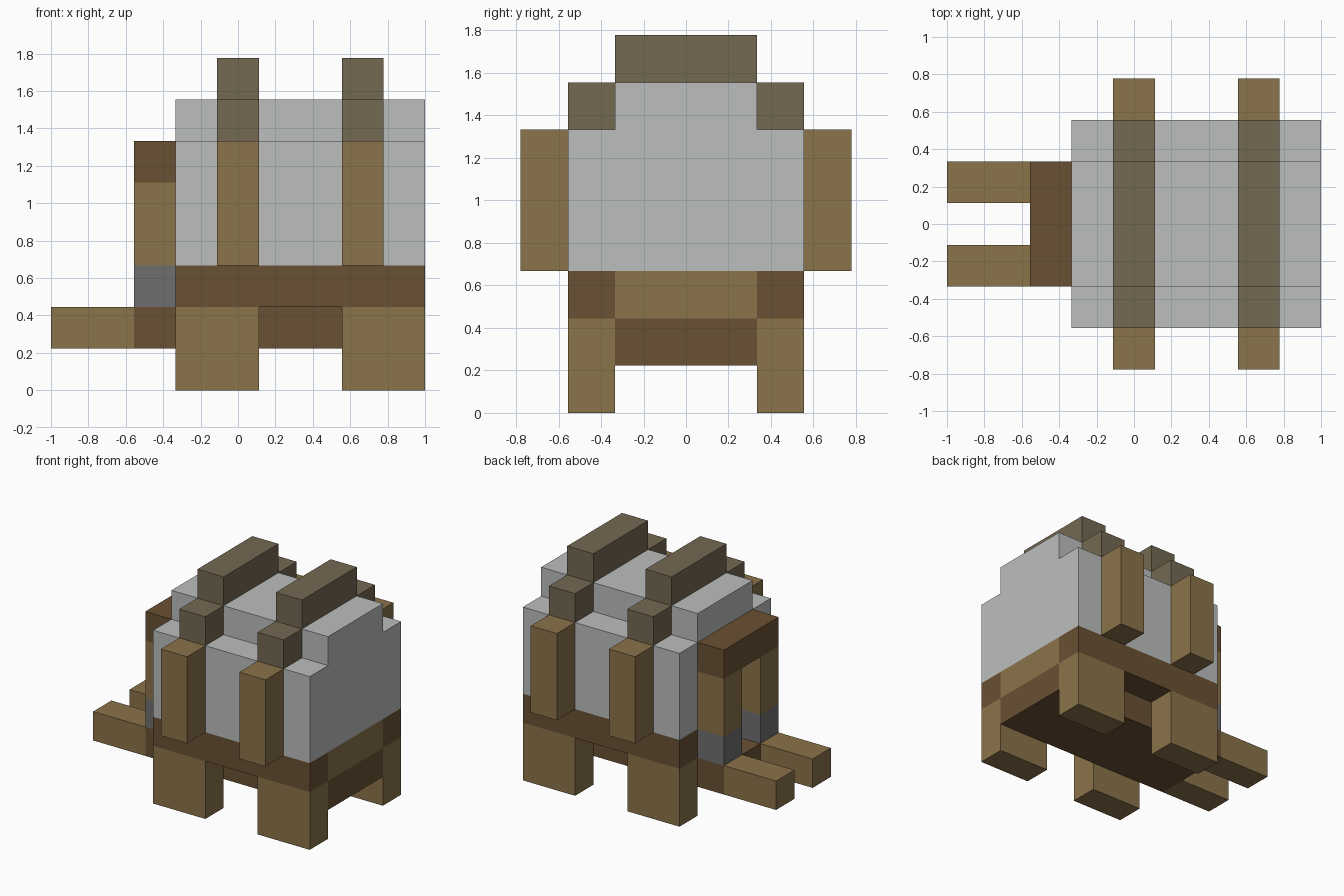
import bpy
import bmesh

cube = bpy.data.objects.get("Cube")
if cube:
    bpy.data.objects.remove(cube, do_unlink=True)

U = 2 / 9  # edge of one block


def material(name, rgb):
    """Flat material from display colour values (0-255)."""
    linear = [((c / 255 + 0.055) / 1.055) ** 2.4 for c in rgb] + [1.0]
    mat = bpy.data.materials.new(name)
    mat.use_nodes = True
    mat.diffuse_color = linear
    bsdf = mat.node_tree.nodes["Principled BSDF"]
    bsdf.inputs["Base Color"].default_value = linear
    bsdf.inputs["Roughness"].default_value = 0.9
    return mat


TAN = material("tan wood", (138, 115, 74))
BROWN = material("dark brown wood", (106, 81, 51))
OLIVE = material("shaded hoop wood", (116, 104, 82))
CANVAS = material("pale grey canvas", (187, 191, 190))
IRON = material("iron grey", (111, 111, 111))


def block(name, mat, x, y, z):
    """Box between block-unit ranges; x and y are measured from the centre."""
    bm = bmesh.new()
    bmesh.ops.create_cube(bm, size=1)
    for v in bm.verts:
        v.co = [U * (r[0] if c < 0 else r[1]) for c, r in zip(v.co, (x, y, z))]
    mesh = bpy.data.meshes.new(name)
    bm.to_mesh(mesh)
    bm.free()
    mesh.materials.append(mat)
    obj = bpy.data.objects.new(name, mesh)
    bpy.context.collection.objects.link(obj)
    return obj


def pair(name, mat, x, y, z):
    """The same box on both sides of the centre line."""
    block(name + "_right", mat, x, (-y[1], -y[0]), z)
    block(name + "_left", mat, x, y, z)


# Undercarriage and wagon bed
block("chassis", BROWN, (-2.5, 4.5), (-1.5, 1.5), (1, 2))
block("bed_floor", TAN, (-1.5, 4.5), (-1.5, 1.5), (2, 3))
pair("bed_rail", BROWN, (-1.5, 4.5), (1.5, 2.5), (2, 3))

# Wheels, as square blocks
for end, x in (("near", (-1.5, 0.5)), ("far", (2.5, 4.5))):
    pair("wheel_" + end, TAN, x, (1.5, 2.5), (0, 2))

# Pulling shafts
pair("shaft", TAN, (-4.5, -2.5), (0.5, 1.5), (1, 2))

# Doorway frame at the driving end
pair("post_foot", IRON, (-2.5, -1.5), (0.5, 1.5), (2, 3))
pair("post", TAN, (-2.5, -1.5), (0.5, 1.5), (3, 5))
block("crossbar", BROWN, (-2.5, -1.5), (-1.5, 1.5), (5, 6))

# Stepped canvas cover
block("cover_lower", CANVAS, (-1.5, 4.5), (-2.5, 2.5), (3, 6))
block("cover_upper", CANVAS, (-1.5, 4.5), (-1.5, 1.5), (6, 7))

# Hoops stepping over the cover
for end, x in (("near", (-0.5, 0.5)), ("far", (2.5, 3.5))):
    pair("hoop_side_" + end, TAN, x, (2.5, 3.5), (3, 6))
    pair("hoop_shoulder_" + end, OLIVE, x, (1.5, 2.5), (6, 7))
    block("hoop_top_" + end, OLIVE, x, (-1.5, 1.5), (7, 8))
